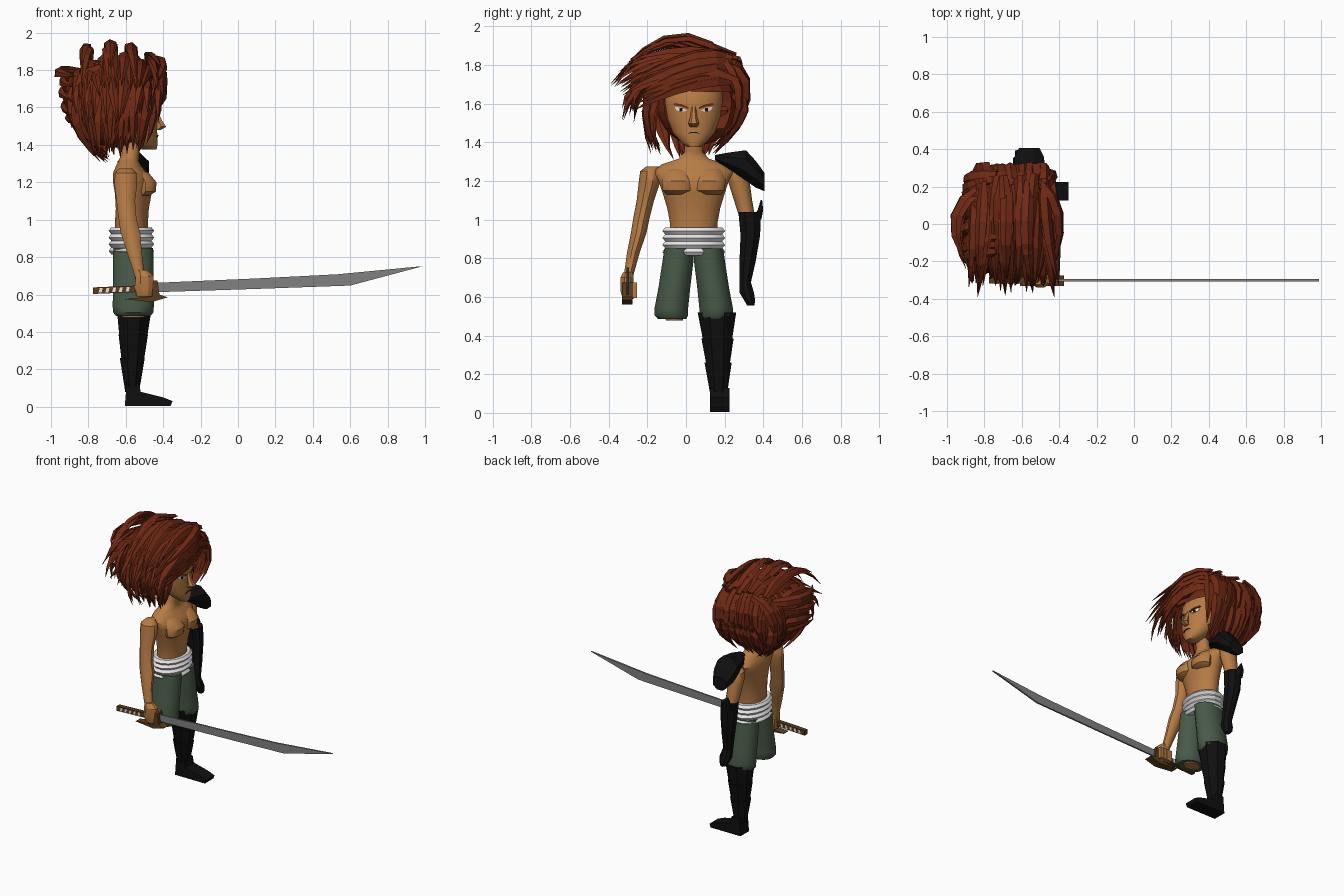
import bpy, bmesh, math, random
from mathutils import Vector
from mathutils.bvhtree import BVHTree

random.seed(4)
if "Cube" in bpy.data.objects:
    bpy.data.objects.remove(bpy.data.objects["Cube"])


def material(name, r, g, b):
    m = bpy.data.materials.new(name)
    m.use_nodes = True
    m.diffuse_color = (r, g, b, 1)
    node = m.node_tree.nodes["Principled BSDF"]
    node.inputs["Base Color"].default_value = (r, g, b, 1)
    node.inputs["Roughness"].default_value = 0.9
    return m


SKIN = material("skin", .47, .2, .06)
HAIR = material("red brown hair", .16, .022, .007)
CLOTH = material("green cloth", .065, .1, .063)
WHITE = material("white wrap", .8, .8, .8)
BLACK = material("black armour", .005, .005, .005)
STEEL = material("steel", .22, .22, .22)
BROWN = material("dark brown", .1, .045, .012)


def finish(bm, name, mat, smooth=None):
    bmesh.ops.recalc_face_normals(bm, faces=bm.faces)
    me = bpy.data.meshes.new(name)
    bm.to_mesh(me)
    bm.free()
    me.materials.append(mat)
    ob = bpy.data.objects.new(name, me)
    bpy.context.collection.objects.link(ob)
    if smooth:
        bpy.ops.object.select_all(action='DESELECT')
        ob.select_set(True)
        bpy.context.view_layer.objects.active = ob
        bpy.ops.object.shade_smooth_by_angle(angle=math.radians(smooth))
    return ob


def skin_rings(bm, rings):
    """Bridge rings of points and cap both ends."""
    rows = [[bm.verts.new(p) for p in ring] for ring in rings]
    n = len(rows[0])
    for a, b in zip(rows, rows[1:]):
        for i in range(n):
            j = (i + 1) % n
            bm.faces.new((a[i], a[j], b[j], b[i]))
    bm.faces.new(rows[0])
    bm.faces.new(rows[-1])


def loft(name, mat, rings, n=12, axis='z', smooth=40):
    """Each ring: centre x, y, z, then two radii across the axis."""
    bm = bmesh.new()
    points = []
    for x, y, z, a, b in rings:
        ring = []
        for i in range(n):
            t = math.tau * (i + .5) / n
            u, v = a * math.cos(t), b * math.sin(t)
            ring.append((x + u, y + v, z) if axis == 'z' else (x + u, y, z + v))
        points.append(ring)
    skin_rings(bm, points)
    return finish(bm, name, mat, smooth)


def prism(name, mat, profile, y0, y1):
    bm = bmesh.new()
    skin_rings(bm, [[(x, y, z) for x, z in profile] for y in (y0, y1)])
    return finish(bm, name, mat)


def box(name, mat, x0, x1, y0, y1, z0, z1):
    return prism(name, mat, [(x0, z0), (x1, z0), (x1, z1), (x0, z1)], y0, y1)


MID = .04  # body centre plane in y

# Torso, neck and chest
loft("torso", SKIN, [(-.57, MID, .92, .09, .125), (-.57, MID, .98, .09, .125),
     (-.565, MID, 1.06, .09, .14), (-.56, MID, 1.14, .1, .165), (-.56, MID, 1.2, .11, .185),
     (-.575, MID, 1.25, .095, .21), (-.585, MID, 1.285, .07, .17), (-.585, MID, 1.315, .055, .08),
     (-.575, MID, 1.35, .048, .048), (-.56, MID, 1.45, .048, .048)], 16)
for side, label in ((-1, "right"), (1, "left")):
    y = MID + side * .08
    loft(label + "_pectoral", SKIN, [(-.51, y, 1.13, .04, .06), (-.495, y, 1.15, .058, .08),
         (-.495, y, 1.2, .063, .085), (-.52, y, 1.25, .045, .07), (-.54, y, 1.27, .02, .05)], 10)

# Ridged waist wrap
loft("waist_wrap", WHITE, [(-.57, MID, .815 + .018 * i, .11 + .014 * (i % 2), .15 + .016 * (i % 2))
     for i in range(9)], 16, smooth=20)

# Trouser legs
for side, label in ((-1, "right"), (1, "left")):
    loft(label + "_trouser_leg", CLOTH, [(-.56, MID + side * off, z, rx, ry) for off, z, rx, ry in
         ((.075, .85, .11, .08), (.082, .78, .112, .083), (.1, .65, .112, .085),
          (.116, .54, .114, .09), (.116, .505, .112, .09), (.112, .485, .095, .075))])
loft("right_leg_stump", SKIN, [(-.56, -.06, .5, .07, .05), (-.56, -.06, .478, .06, .045)])

# Overlapping shin armour and boot
for i, (z0, z1, top, bottom) in enumerate(((.52, .37, (.1, .108), (.08, .08)),
                                           (.385, .23, (.085, .09), (.062, .062)),
                                           (.26, .08, (.072, .076), (.04, .044)))):
    loft("shin_plate_%d" % (i + 1), BLACK, [(-.555 - .005 * i, .16 + .003 * i, z0, *top),
         (-.56 - .003 * i, .163 + .003 * i, z1, *bottom)], 8, smooth=20)
prism("boot", BLACK, [(-.605, .005), (-.36, .005), (-.35, .03), (-.4, .05), (-.52, .08),
      (-.53, .13), (-.595, .13)], .125, .225)

# Right arm and fist
loft("right_arm", SKIN, [(-.6, -.17, 1.275, .035, .035), (-.6, -.185, 1.25, .06, .052),
     (-.6, -.19, 1.19, .064, .055), (-.6, -.21, 1.1, .052, .045), (-.59, -.232, 1.0, .05, .042),
     (-.575, -.245, .93, .055, .04), (-.555, -.272, .83, .042, .033),
     (-.53, -.295, .72, .03, .025), (-.52, -.3, .68, .03, .025)], 10)
loft("right_fist", SKIN, [(-.515, -.3, .73, .03, .025), (-.5, -.305, .7, .052, .037),
     (-.5, -.305, .63, .055, .037), (-.5, -.3, .59, .045, .03)], 8, smooth=25)
for i in range(4):
    x = -.548 + .026 * i
    box("right_finger_%d" % (i + 1), SKIN, x, x + .022, -.285, -.253, .595, .675)

# Left arm, gauntlet and shoulder guard
loft("left_arm", SKIN, [(-.6, .25, 1.275, .035, .035), (-.6, .265, 1.25, .06, .052),
     (-.6, .275, 1.19, .062, .055), (-.6, .295, 1.1, .05, .047), (-.59, .32, 1.0, .045, .04)], 10)
loft("gauntlet", BLACK, [(-.59, .328, 1.04, .062, .062), (-.585, .333, .92, .058, .055),
     (-.57, .318, .78, .045, .045), (-.56, .305, .67, .034, .032)], 8, smooth=25)
loft("left_hand", BLACK, [(-.56, .305, .68, .035, .032), (-.55, .315, .62, .045, .04),
     (-.545, .33, .58, .035, .03), (-.54, .335, .555, .02, .02)], 8, smooth=25)
loft("elbow_spike", BLACK, [(-.6, .365, 1.0, .04, .025), (-.61, .385, 1.05, .03, .014),
     (-.615, .39, 1.1, .004, .004)], 6, smooth=20)
loft("shoulder_guard", BLACK, [(-.56, .15, 1.32, .03, .015), (-.56, .22, 1.305, .075, .045),
     (-.56, .31, 1.28, .09, .085), (-.56, .36, 1.235, .085, .075), (-.56, .405, 1.195, .06, .052)],
     8, 'y', 25)

# Head, ears and nose
head = loft("head", SKIN, [(-.475, MID, 1.375, .04, .035), (-.49, MID, 1.4, .06, .065),
     (-.525, MID, 1.45, .095, .11), (-.545, MID, 1.52, .112, .137), (-.55, MID, 1.6, .118, .15),
     (-.56, MID, 1.67, .118, .15), (-.59, MID, 1.74, .105, .12)], 20, smooth=60)
loft("nose", SKIN, [(-.44, MID, 1.585, .012, .012), (-.425, MID, 1.53, .022, .018),
     (-.41, MID, 1.497, .03, .028), (-.43, MID, 1.48, .02, .02)], 6, smooth=20)
tree = BVHTree.FromPolygons([v.co for v in head.data.vertices],
                            [p.vertices for p in head.data.polygons])


def face_plate(name, mat, outline, lift):
    """Thin plate of y, z points laid on the face."""
    bm = bmesh.new()
    hits = [tree.ray_cast(Vector((0, y, z)), Vector((-1, 0, 0)))[0] for y, z in outline]
    skin_rings(bm, [[h + Vector((d, 0, 0)) for h in hits] for d in (-.002, lift)])
    return finish(bm, name, mat)


for s, label in ((-1, "right"), (1, "left")):
    def place(pts):
        return [(MID + s * y, z) for y, z in pts]
    face_plate(label + "_eye", WHITE, place([(.035, 1.565), (.06, 1.556), (.09, 1.565),
               (.098, 1.582), (.07, 1.58)]), .005)
    face_plate(label + "_pupil", BLACK, place([(.058, 1.56), (.074, 1.56), (.074, 1.578),
               (.058, 1.576)]), .0075)
    face_plate(label + "_brow", HAIR, place([(.028, 1.572), (.065, 1.585), (.105, 1.592),
               (.1, 1.603), (.06, 1.596), (.028, 1.582)]), .007)
face_plate("mouth", BLACK, [(.005, 1.44), (.025, 1.447), (.055, 1.447), (.075, 1.44),
           (.055, 1.453), (.025, 1.453)], .005)

# Hair base with an opening for the face
bm = bmesh.new()
bmesh.ops.create_uvsphere(bm, u_segments=20, v_segments=14, radius=1)
for v in bm.verts:
    v.co = Vector((-.655 + .225 * v.co.x, .06 + .215 * v.co.y, 1.61 + .225 * v.co.z))
opening = []
for f in bm.faces:
    c = f.calc_center_median()
    if c.x > -.53 and c.z < 1.67 and -.13 < c.y < .21:
        opening.append(f)
bmesh.ops.delete(bm, geom=opening, context='FACES')
finish(bm, "hair_base", HAIR)

# Hair locks: flat tapered tubes along a bent path
CROWN = Vector((-.65, .05, 1.6))
locks = bmesh.new()


def lock(root, bend, tip, width=.036, jitter=.02):
    a, b, c = [Vector(p) + Vector([random.uniform(-jitter, jitter) for _ in range(3)])
               for p in (root, bend, tip)]
    rings = []
    for t, w in ((0, .6), (.2, 1), (.42, 1), (.65, .8), (.85, .45), (1, .03)):
        p = a * (1 - t) ** 2 + b * 2 * t * (1 - t) + c * t * t
        along = ((b - a) * (1 - t) + (c - b) * t).normalized()
        across = along.cross(p - CROWN).normalized()
        out = across.cross(along)
        rings.append([p + across * width * w, p + out * width * w * .55,
                      p - across * width * w, p - out * width * w * .55])
    skin_rings(locks, rings)


# Crest locks swept over the top to the right side
for x, high in ((-.8, 2.03), (-.68, 2.07), (-.57, 2.05), (-.47, 1.93)):
    for k in range(3):
        lock((x, .23 - .06 * k, 1.83), (x - .01, -.02 - .05 * k, high),
             (x + .3 * (x + .65), -.3 - .04 * k, 1.82 - .06 * k), .034, .012)
for i in range(15):
    x = -.86 + .031 * i
    drop = 1.2 * (x + .65) ** 2
    lock((x, .25, 1.83 - 2 * drop), (x, -.02, 1.97 - 2 * drop), (x, -.34, 1.7 - drop), .036, .03)
    lock((x, .05, 1.82 - 2 * drop), (x, -.26, 1.85 - drop), (x, -.3, 1.54), .034, .035)

# Side locks, hanging down left and right
for i in range(11):
    x = -.83 + .036 * i
    lock((x, .2, 1.83), (x * 1.02, .4, 1.72), (x, .24, 1.48), .038)
    lock((x, .25, 1.66), (x, .36, 1.55), (x * .8 - .13, .15, 1.36), .036)
    lock((x, -.08, 1.77), (x, -.29, 1.65), (x * .8 - .13, -.16, 1.35), .036, .03)

# Back locks, falling and swept around
for i in range(13):
    y = -.15 + .034 * i
    lock((-.74, y, 1.82), (-.97, y, 1.76), (-.87, y - .05, 1.5), .037)
    lock((-.85, y, 1.66), (-.93, y, 1.5), (-.71, .6 * y, 1.33), .037, .03)
for i in range(6):
    z = 1.8 - .045 * i
    lock((-.82, .2, z), (-1.07 + .02 * i, .04, z), (-.88, -.24, z - .05), .034)

# Fringe and locks framing the face
for i in range(7):
    z = 1.86 - .025 * i
    lock((-.49, .23, z), (-.33, .05, z + .03), (-.44, -.25, z - .14), .034, .012)
    lock((-.5, .17, 1.84 - .01 * i), (-.38 - .03 * i, .37, 1.66), (-.47 - .03 * i, .2, 1.42), .034)
    lock((-.5 - .02 * i, -.08, 1.76), (-.43 - .03 * i, -.2, 1.62),
         (-.49 - .03 * i, -.17, 1.4), .032)
finish(locks, "hair_locks", HAIR)

# Sword
prism("sword_blade", STEEL, [(-.45, .612), (.1, .63), (.6, .648), (.99, .752), (.53, .708),
      (.1, .686), (-.45, .662)], -.307, -.295)
prism("sword_handle", BROWN, [(-.775, .603), (-.44, .617), (-.44, .652), (-.775, .638)],
      -.318, -.284)
for i in range(5):
    x = -.745 + .036 * i
    z = .605 + .04 * (x + .775)
    prism("handle_wrap_%d" % (i + 1), WHITE, [(x, z + .004), (x + .016, z + .004),
          (x + .022, z + .028), (x + .006, z + .028)], -.3205, -.2815)
prism("sword_guard", BROWN, [(-.61, .575), (-.46, .56), (-.375, .585), (-.42, .6), (-.43, .675),
      (-.455, .675), (-.46, .59)], -.332, -.276)
